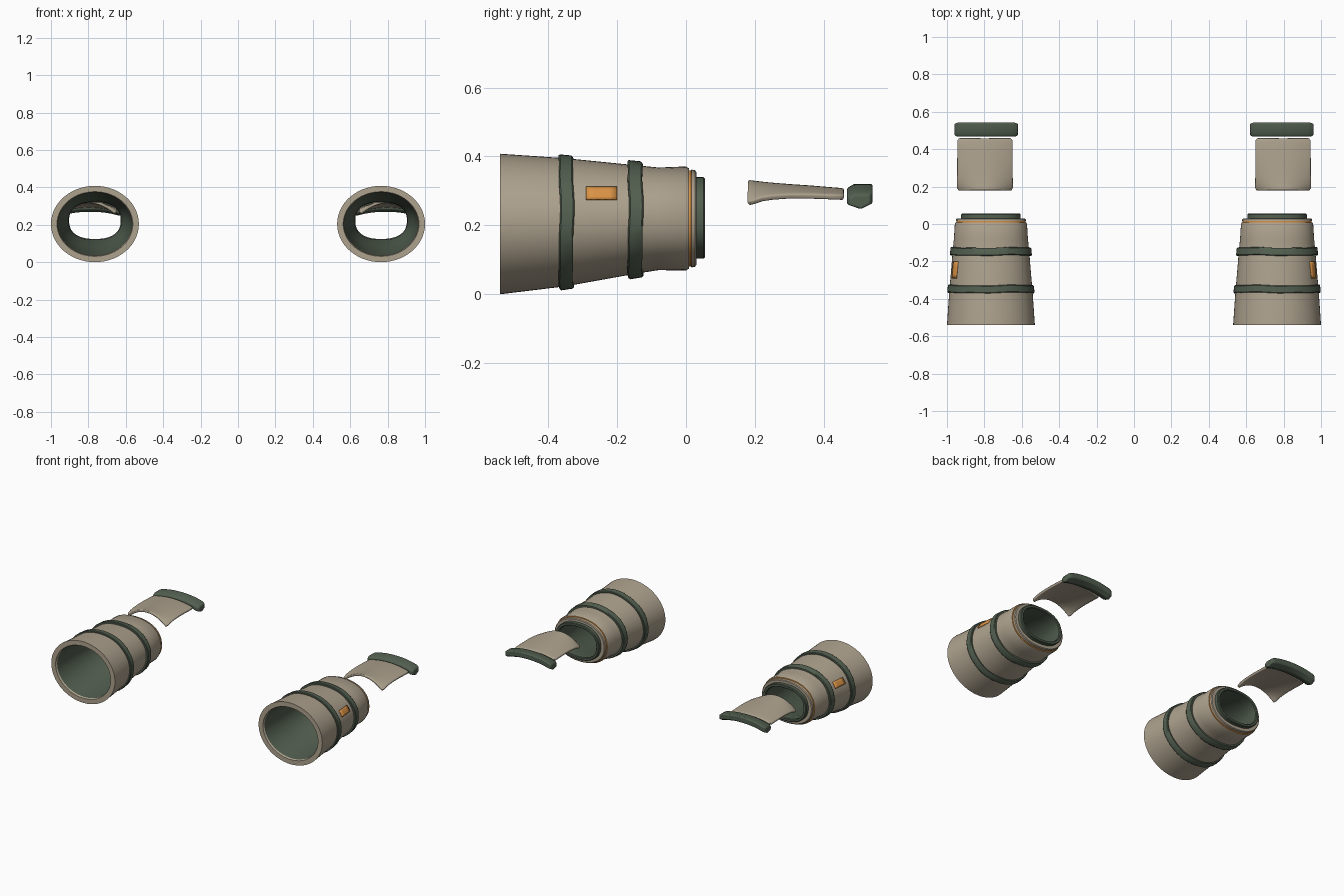
import bpy, bmesh, math

if "Cube" in bpy.data.objects:
    bpy.data.objects.remove(bpy.data.objects["Cube"])

def material(name, rgb):
    m = bpy.data.materials.new(name)
    m.diffuse_color = (*rgb, 1)
    m.use_nodes = True
    m.node_tree.nodes["Principled BSDF"].inputs["Base Color"].default_value = m.diffuse_color
    return m

TAN = material("tan_armor", (0.42, 0.36, 0.27))
GREEN = material("dark_green", (0.085, 0.115, 0.08))
ORANGE = material("orange_accent", (0.70, 0.29, 0.06))
CX = 0.765      # arm axis, mirrored to the other side
SEG = 56

def finish(name, bm, mats, bevel=0, solid=0):
    """Turn a bmesh into a smooth object mirrored across x = 0."""
    bmesh.ops.recalc_face_normals(bm, faces=bm.faces)
    me = bpy.data.meshes.new(name)
    bm.to_mesh(me)
    bm.free()
    ob = bpy.data.objects.new(name, me)
    bpy.context.collection.objects.link(ob)
    for m in mats:
        me.materials.append(m)
    bpy.context.view_layer.objects.active = ob
    ob.select_set(True)
    bpy.ops.object.shade_smooth_by_angle(angle=math.radians(35))
    ob.select_set(False)
    if solid:
        mod = ob.modifiers.new("thickness", 'SOLIDIFY')
        mod.thickness, mod.offset = solid, 0
    if bevel:
        mod = ob.modifiers.new("soft_edges", 'BEVEL')
        mod.width, mod.segments = bevel, 3
        mod.limit_method, mod.angle_limit = 'ANGLE', math.radians(40)
    mir = ob.modifiers.new("other_arm", 'MIRROR')
    mir.use_mirror_merge = False
    return ob

def oval_point(a, cz, rx, rz, n=2.0):
    c, s = math.cos(a), math.sin(a)
    return (CX + rx * math.copysign(abs(c) ** (2 / n), c),
            cz + rz * math.copysign(abs(s) ** (2 / n), s))

def tube(name, stations, mats, closed=False, wobble=0, indices=None):
    """Skin oval rings given as (y, centre z, half width, half height, squareness)."""
    bm = bmesh.new()
    rings = []
    for y, cz, rx, rz, n in stations:
        ring = []
        for i in range(SEG):
            a = math.tau * i / SEG
            x, z = oval_point(a, cz, rx, rz, n)
            w = wobble * (math.sin(3 * a + 1) + 0.6 * math.sin(7 * a))
            ring.append(bm.verts.new((x, y + w, z)))
        rings.append(ring)
    count = len(rings) if closed else len(rings) - 1
    for k in range(count):
        r, q = rings[k], rings[(k + 1) % len(rings)]
        for i in range(SEG):
            j = (i + 1) % SEG
            f = bm.faces.new((r[i], r[j], q[j], q[i]))
            if indices:
                f.material_index = indices.get(k, 0)
    return finish(name, bm, mats)

# Forearm profile: y, centre z, half width, half height, squareness
BODY = [(-0.54, 0.204, 0.235, 0.204, 2.0), (-0.35, 0.209, 0.222, 0.186, 2.0),
        (-0.25, 0.213, 0.213, 0.172, 2.05), (-0.15, 0.217, 0.205, 0.158, 2.1),
        (-0.08, 0.219, 0.198, 0.149, 2.15), (0.0, 0.220, 0.193, 0.151, 2.2)]

def body_at(y):
    for a, b in zip(BODY, BODY[1:]):
        if y <= b[0]:
            t = (y - a[0]) / (b[0] - a[0])
            return [p + (q - p) * t for p, q in zip(a, b)]
    return list(BODY[-1])

# Forearm shell with front rim, orange seam and wrist step
shell = [(-0.53, 0.204, 0.198, 0.168, 2.0), (-0.54, 0.204, 0.203, 0.173, 2.0)] + BODY + [
    (0.008, 0.220, 0.190, 0.146, 2.2), (0.009, 0.220, 0.184, 0.140, 2.2),
    (0.015, 0.220, 0.184, 0.140, 2.2), (0.016, 0.220, 0.187, 0.142, 2.2),
    (0.026, 0.220, 0.186, 0.140, 2.2), (0.030, 0.220, 0.181, 0.135, 2.2),
    (0.030, 0.221, 0.150, 0.112, 2.2)]
tube("forearm_shell", shell, [TAN, ORANGE], indices={8: 1, 9: 1, 10: 1})

# Green lining running into the wrist cuff
tube("lining_and_wrist_cuff", [
    (-0.53, 0.204, 0.199, 0.169, 2.0), (-0.35, 0.209, 0.190, 0.157, 2.0),
    (-0.15, 0.217, 0.172, 0.132, 2.15), (-0.02, 0.221, 0.142, 0.102, 2.35),
    (0.050, 0.222, 0.138, 0.098, 2.4), (0.055, 0.222, 0.142, 0.102, 2.4),
    (0.055, 0.222, 0.155, 0.114, 2.3), (0.051, 0.222, 0.159, 0.118, 2.3),
    (0.026, 0.222, 0.159, 0.118, 2.3)], [GREEN])

# Two straps around the forearm
for name, y0, y1, lift in (("elbow_strap", -0.368, -0.327, 0.010),
                           ("wrist_strap", -0.168, -0.126, 0.013)):
    profile = [(y0, -0.006), (y0, lift - 0.003), (y0 + 0.004, lift),
               (y1 - 0.004, lift), (y1, lift - 0.003), (y1, -0.006)]
    st = []
    for y, d in profile:
        _, cz, rx, rz, n = body_at(y)
        st.append((y, cz, rx + d, rz + d, n))
    tube(name, st, [GREEN], closed=True, wobble=0.002)

# Orange marker plate following the outer side of the shell
bm = bmesh.new()
grid = []
for i in range(5):
    y = -0.29 + 0.09 * i / 4
    _, cz, rx, rz, n = body_at(y)
    row = []
    for j in range(5):
        z = 0.275 + 0.035 * j / 4
        x = CX + rx * (1 - ((z - cz) / rz) ** 2) ** 0.5 + 0.004
        row.append(bm.verts.new((x, y, z)))
    grid.append(row)
for i in range(4):
    for j in range(4):
        bm.faces.new((grid[i][j], grid[i + 1][j], grid[i + 1][j + 1], grid[i][j + 1]))
finish("marker_plate", bm, [ORANGE], solid=0.009)

# Arched plate over the back of the hand: y, crest height, drop at the edges
HAND = [(0.18, 0.324, 0.062), (0.195, 0.322, 0.056), (0.22, 0.319, 0.044),
        (0.25, 0.316, 0.036), (0.30, 0.312, 0.028), (0.36, 0.308, 0.024),
        (0.42, 0.303, 0.021), (0.445, 0.301, 0.020), (0.458, 0.299, 0.019)]
bm = bmesh.new()
grid = []
for k, (y, crest, drop) in enumerate(HAND):
    half = 0.138 if k in (0, len(HAND) - 1) else 0.147
    row = []
    for i in range(17):
        u = i / 8 - 1
        row.append(bm.verts.new((0.797 + half * u, y, crest - drop * u * u)))
    grid.append(row)
for a, b in zip(grid, grid[1:]):
    for i in range(16):
        bm.faces.new((a[i], a[i + 1], b[i + 1], b[i]))
finish("hand_plate", bm, [TAN], bevel=0.005, solid=0.016)

# Knuckle guard: faceted section swept along a shallow arch
SECTION = [(0.467, 0.308), (0.488, 0.320), (0.542, 0.320),
           (0.542, 0.285), (0.508, 0.268), (0.467, 0.282)]
bm = bmesh.new()
rings = []
for i in range(21):
    u = i / 10 - 1
    drop = 0.026 * abs(u) ** 2.2
    shrink = 0.82 if abs(u) == 1 else 1
    rings.append([bm.verts.new((0.790 + 0.170 * u, 0.506 + (y - 0.506) * shrink,
                                0.295 + (z - 0.295) * shrink - drop)) for y, z in SECTION])
for a, b in zip(rings, rings[1:]):
    for i in range(6):
        j = (i + 1) % 6
        bm.faces.new((a[i], a[j], b[j], b[i]))
bm.faces.new(rings[0])
bm.faces.new(rings[-1])
finish("knuckle_guard", bm, [GREEN], bevel=0.006)
